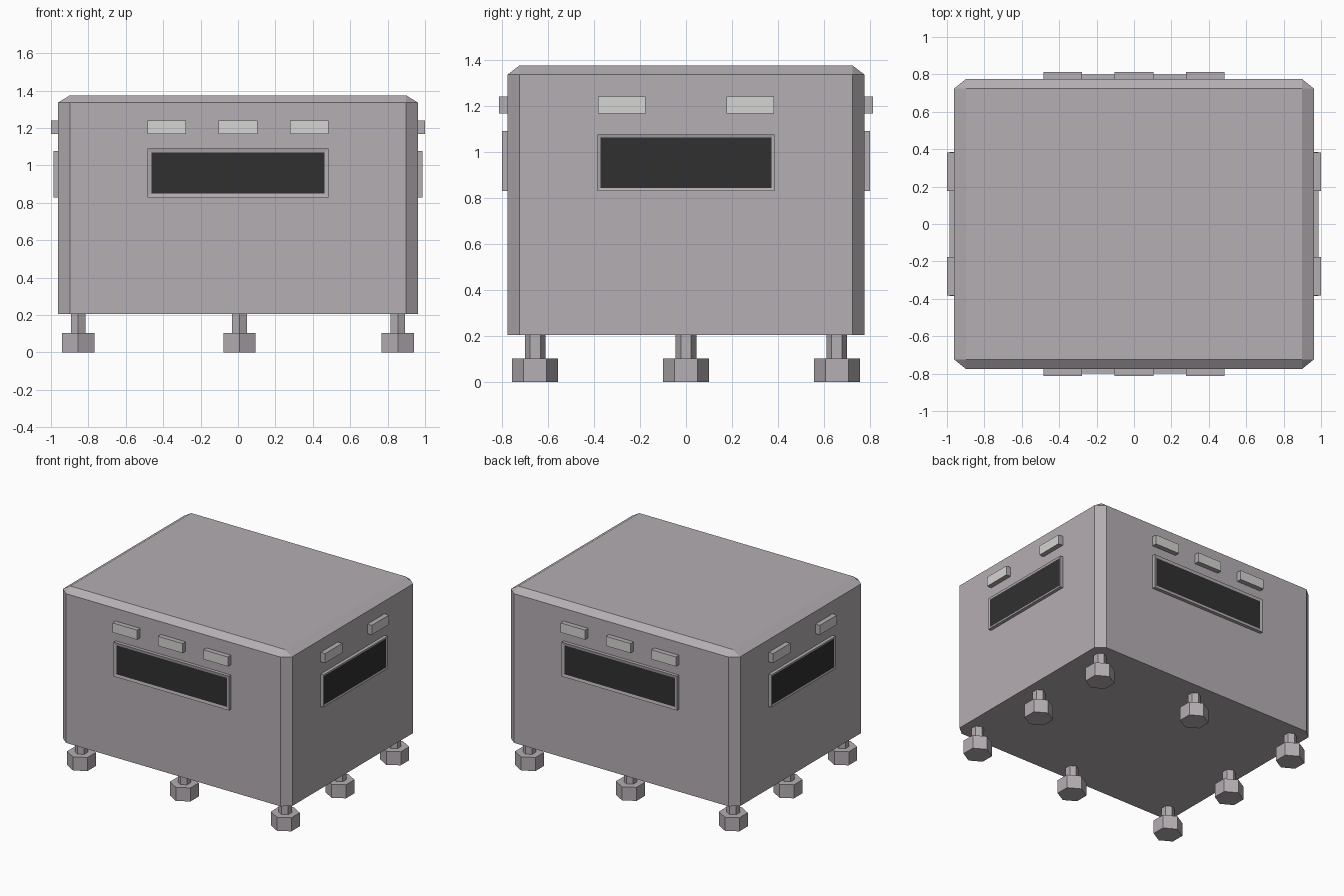
import bpy, bmesh, math
from mathutils import Matrix, Vector

cube = bpy.data.objects.get("Cube")
if cube:
    bpy.data.objects.remove(cube, do_unlink=True)


def material(name, color):
    m = bpy.data.materials.new(name)
    m.use_nodes = True
    m.diffuse_color = color
    bsdf = next(n for n in m.node_tree.nodes if n.type == 'BSDF_PRINCIPLED')
    bsdf.inputs["Base Color"].default_value = color
    bsdf.inputs["Roughness"].default_value = 0.8
    return m


SHELL = material("warm grey", (0.46, 0.425, 0.45, 1))
LIGHT = material("pale grey", (0.66, 0.66, 0.65, 1))
GLASS = material("dark glass", (0.03, 0.03, 0.03, 1))


def add_object(name, bm, *mats):
    bmesh.ops.recalc_face_normals(bm, faces=bm.faces)
    mesh = bpy.data.meshes.new(name)
    bm.to_mesh(mesh)
    bm.free()
    for m in mats:
        mesh.materials.append(m)
    obj = bpy.data.objects.new(name, mesh)
    bpy.context.collection.objects.link(obj)
    return obj


def box(low, high):
    low, high = Vector(low), Vector(high)
    bm = bmesh.new()
    place = Matrix.Translation((low + high) / 2) @ Matrix.Diagonal((high - low).to_4d())
    bmesh.ops.create_cube(bm, size=1, matrix=place)
    return bm


def outer_face(bm):
    return min(bm.faces, key=lambda f: f.calc_center_median().y)


# Wall fittings are built facing -y, then turned to their wall
def window(name, turn, half_width, wall, top, border):
    bm = box((-half_width, -wall - 0.025, 0.83), (half_width, -wall + 0.02, top))
    pane = outer_face(bm)
    bmesh.ops.inset_individual(bm, faces=[pane], thickness=border, depth=-0.004)
    pane.material_index = 1
    bmesh.ops.rotate(bm, verts=bm.verts, matrix=Matrix.Rotation(turn, 3, 'Z'))
    add_object(name, bm, SHELL, GLASS)


def lamp(name, turn, x, wall):
    bm = box((x - 0.103, -wall - 0.037, 1.168), (x + 0.103, -wall + 0.02, 1.24))
    outer_face(bm).material_index = 1
    bmesh.ops.rotate(bm, verts=bm.verts, matrix=Matrix.Rotation(turn, 3, 'Z'))
    add_object(name, bm, SHELL, LIGHT)


def hex_prism(bm, radius, x, y, low, high):
    place = Matrix.Translation((x, y, (low + high) / 2)) @ Matrix.Rotation(math.pi / 2, 4, 'Z')
    made = bmesh.ops.create_cone(bm, cap_ends=True, segments=6, radius1=radius,
                                 radius2=radius, depth=high - low)["verts"]
    # put two corners on the y axis
    corner = max(made, key=lambda v: v.co.y)
    if abs(corner.co.x) < radius * 0.1:
        place = Matrix.Translation(place.translation)
    bmesh.ops.transform(bm, matrix=place, verts=made)


# Cabin shell: chamfered everywhere except around the floor
HALF_X, HALF_Y, FLOOR, ROOF = 0.962, 0.775, 0.205, 1.375
bm = box((-1, -1, -1), (1, 1, 1))
edges = [e for e in bm.edges if max(v.co.z for v in e.verts) > 0]
bmesh.ops.bevel(bm, geom=edges, offset=0.066, segments=1, affect='EDGES')
bmesh.ops.scale(bm, verts=bm.verts, vec=(HALF_X, HALF_Y, (ROOF - FLOOR) / 2))
bmesh.ops.translate(bm, verts=bm.verts, vec=(0, 0, (ROOF + FLOOR) / 2))
add_object("cabin_shell", bm, SHELL)

# Windows and lamps on the four walls
for name, turn in (("front", 0), ("back", math.pi)):
    window(name + "_window", turn, 0.484, HALF_Y, 1.09, 0.029)
    for i in (-1, 0, 1):
        lamp(f"{name}_lamp_{i + 2}", turn, i * 0.381, HALF_Y)
for name, turn in (("left", math.pi / 2), ("right", -math.pi / 2)):
    window(name + "_window", turn, 0.385, HALF_X, 1.076, 0.02)
    for i in (-1, 1):
        lamp(f"{name}_lamp_{(i + 3) // 2}", turn, i * 0.28, HALF_X)

# Hexagonal feet on thin stems around the floor edge
count = 0
for x in (-0.855, 0.008, 0.855):
    for y in (-0.655, 0, 0.655):
        if abs(x) < 0.1 and y == 0:
            continue
        count += 1
        bm = bmesh.new()
        hex_prism(bm, 0.1, x, y, 0, 0.103)
        hex_prism(bm, 0.045, x, y, 0.1, FLOOR + 0.005)
        add_object(f"foot_{count}", bm, SHELL)
